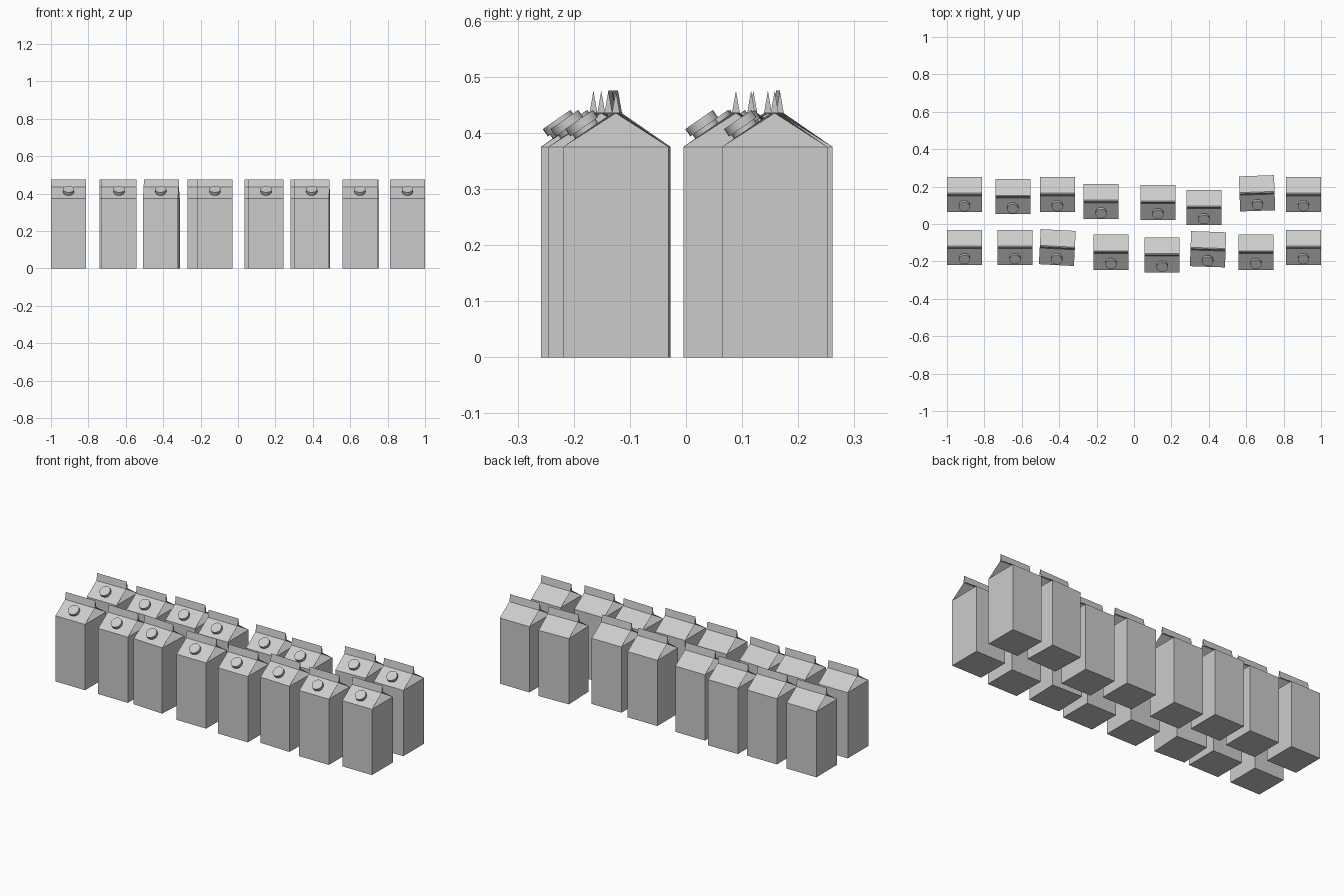
import bpy, bmesh
from math import atan2, radians
from mathutils import Matrix, Vector

cube = bpy.data.objects.get("Cube")
if cube:
    bpy.data.objects.remove(cube, do_unlink=True)

HALF, WALL, RIDGE, TOP = 0.0938, 0.375, 0.435, 0.475   # carton sizes
FIN, TUCK = 0.007, 0.08                               # fin half thickness, gable fold depth

grey = bpy.data.materials.new("carton_grey")
grey.use_nodes = True
grey.diffuse_color = (0.6, 0.6, 0.6, 1)
grey.node_tree.nodes["Principled BSDF"].inputs["Base Color"].default_value = (0.6, 0.6, 0.6, 1)


def finish(bm, name):
    bmesh.ops.recalc_face_normals(bm, faces=bm.faces)
    mesh = bpy.data.meshes.new(name)
    bm.to_mesh(mesh)
    bm.free()
    mesh.materials.append(grey)
    return mesh


def carton_mesh():
    bm = bmesh.new()
    # Rings for each end: x sign -> named corner points
    ends = []
    for s in (-1, 1):
        x = s * HALF
        points = dict(base_f=(x, -HALF, 0), base_b=(x, HALF, 0),
                      wall_f=(x, -HALF, WALL), wall_b=(x, HALF, WALL),
                      ridge_f=(x, -FIN, RIDGE), ridge_b=(x, FIN, RIDGE),
                      top=(x, 0, TOP), tuck=(x - s * TUCK, 0, RIDGE))
        ends.append({k: bm.verts.new(p) for k, p in points.items()})
    # Long panels: base, walls, roof slopes and fin sides
    loop = ["base_f", "wall_f", "ridge_f", "top", "ridge_b", "wall_b", "base_b"]
    a, b = ends
    for p, q in zip(loop, loop[1:] + loop[:1]):
        bm.faces.new((a[p], b[p], b[q], a[q]))
    # End panels: side wall, inward folded gable, flaps and fin end
    for e in ends:
        for names in ("base_f base_b wall_b wall_f", "wall_f wall_b tuck",
                      "wall_f tuck ridge_f", "wall_b ridge_b tuck",
                      "ridge_f tuck ridge_b", "ridge_f ridge_b top"):
            bm.faces.new([e[n] for n in names.split()])
    return finish(bm, "carton")


def cap_mesh():
    bm = bmesh.new()
    # Narrow neck and wider screw cap, tilted onto the front roof slope
    for radius, low, high in ((0.025, -0.003, 0.009), (0.03, 0.008, 0.024)):
        bmesh.ops.create_cone(bm, cap_ends=True, segments=24, radius1=radius, radius2=radius,
                              depth=high - low, matrix=Matrix.Translation((0, 0, (low + high) / 2)))
    tilt = atan2(RIDGE - WALL, HALF - FIN)
    y = -0.052
    z = WALL + (HALF + y) * (RIDGE - WALL) / (HALF - FIN)
    bm.transform(Matrix.Translation(Vector((0, y, z))) @ Matrix.Rotation(tilt, 4, "X"))
    return finish(bm, "screw_cap")


# Positions (x, y, turn in degrees) of the two rows
rows = {
    "front": [(-0.906, -0.125, 0), (-0.636, -0.125, 0), (-0.41, -0.126, -3), (-0.123, -0.151, 0),
              (0.15, -0.165, 0), (0.396, -0.135, -2), (0.652, -0.151, 0), (0.906, -0.125, 0)],
    "back": [(-0.906, 0.158, 0), (-0.648, 0.146, 0), (-0.41, 0.158, 0), (-0.176, 0.12, 0),
             (0.128, 0.116, 0), (0.374, 0.089, 0), (0.658, 0.164, 2), (0.906, 0.158, 0)],
}

carton, cap = carton_mesh(), cap_mesh()
caps = []
for row, places in rows.items():
    for i, (x, y, turn) in enumerate(places, 1):
        for mesh in (carton, cap):
            obj = bpy.data.objects.new(f"{row}_{mesh.name}_{i}", mesh)
            obj.location = (x, y, 0)
            obj.rotation_euler.z = radians(turn)
            bpy.context.collection.objects.link(obj)
            if mesh == cap:
                caps.append(obj)

# Smooth cap sides with sharp rims
for obj in bpy.context.selected_objects:
    obj.select_set(False)
caps[0].select_set(True)
bpy.context.view_layer.objects.active = caps[0]
bpy.ops.object.shade_smooth_by_angle(angle=radians(40))
